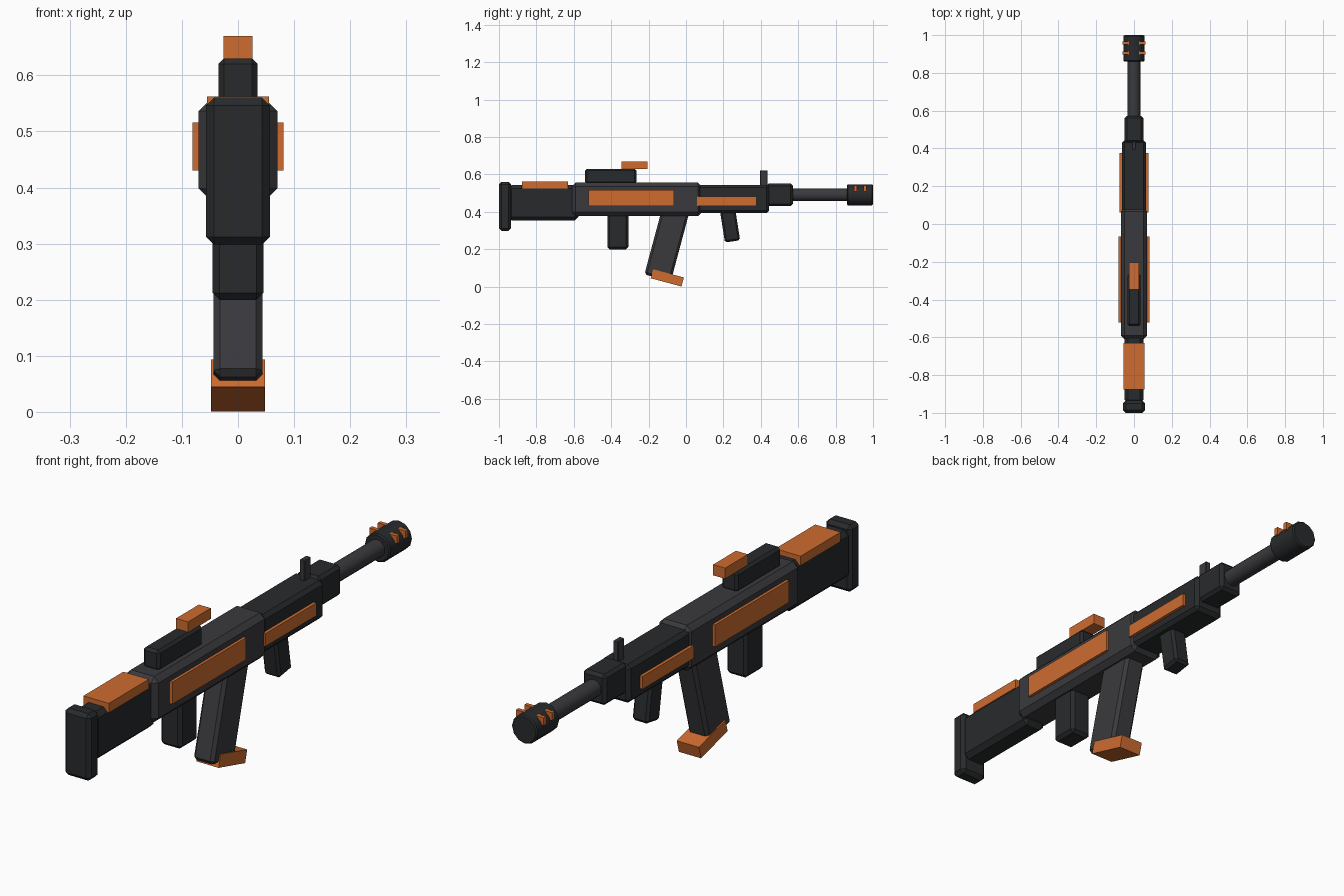
import bpy
from math import radians

if "Cube" in bpy.data.objects:
    bpy.data.objects.remove(bpy.data.objects["Cube"])


def material(name, rgb):
    m = bpy.data.materials.new(name)
    m.diffuse_color = (*rgb, 1)
    m.use_nodes = True
    m.node_tree.nodes["Principled BSDF"].inputs["Base Color"].default_value = m.diffuse_color
    return m


DARK = material("dark", (0.021, 0.023, 0.025))
STEEL = material("steel", (0.042, 0.042, 0.048))
ORANGE = material("orange", (0.62, 0.15, 0.03))


def finish(ob, name, mat, bevel):
    ob.name = name
    ob.data.materials.append(mat)
    if bevel:
        mod = ob.modifiers.new("chamfer", 'BEVEL')
        mod.width = bevel
        mod.segments = 1
        mod.limit_method = 'ANGLE'
        mod.angle_limit = radians(50)
    return ob


def box(name, centre, size, mat, bevel=0.0, tilt=0.0):
    bpy.ops.mesh.primitive_cube_add(size=1, location=centre)
    ob = bpy.context.object
    ob.scale = size
    bpy.ops.object.transform_apply(location=False, rotation=False, scale=True)
    ob.rotation_euler.x = radians(tilt)
    return finish(ob, name, mat, bevel)


def span(name, half_x, y, z, mat, bevel=0.0, x=0.0):
    """Box from its half width and its y and z ranges."""
    return box(name, (x, sum(y) / 2, sum(z) / 2),
               (2 * half_x, y[1] - y[0], z[1] - z[0]), mat, bevel)


def tube(name, radius, y, z, mat, bevel=0.0):
    bpy.ops.mesh.primitive_cylinder_add(vertices=12, radius=radius, depth=y[1] - y[0],
                                        location=(0, sum(y) / 2, z),
                                        rotation=(radians(90), 0, 0))
    ob = bpy.context.object
    bpy.ops.object.shade_smooth_by_angle(angle=radians(40))
    return finish(ob, name, mat, bevel)


# Stock
span("butt_pad", 0.057, (-1.0, -0.935), (0.298, 0.56), DARK, 0.014)
span("stock", 0.05, (-0.95, -0.575), (0.355, 0.543), DARK, 0.018)
span("cheek_rest", 0.055, (-0.877, -0.63), (0.525, 0.562), ORANGE)

# Body, handguard and barrel
span("receiver", 0.07, (-0.61, 0.085), (0.378, 0.556), STEEL, 0.02)
span("handguard", 0.064, (0.06, 0.445), (0.393, 0.543), DARK, 0.014)
span("front_block", 0.05, (0.43, 0.572), (0.43, 0.551), DARK, 0.012)
tube("barrel", 0.034, (0.55, 0.88), 0.491, STEEL)
tube("muzzle", 0.056, (0.86, 1.0), 0.491, DARK, 0.005)

# Top fittings
span("top_rail", 0.035, (-0.54, -0.265), (0.55, 0.63), DARK, 0.01)
span("rear_sight", 0.026, (-0.346, -0.205), (0.628, 0.67), ORANGE)
span("front_sight", 0.011, (0.395, 0.436), (0.53, 0.622), STEEL, 0.003)

# Mirrored orange accents
for side, s in (("left", -1), ("right", 1)):
    span("receiver_panel_" + side, 0.01, (-0.522, -0.065), (0.43, 0.516), ORANGE, x=0.071 * s)
    span("handguard_panel_" + side, 0.009, (0.06, 0.377), (0.432, 0.482), ORANGE, x=0.067 * s)
    for i, y in enumerate((0.905, 0.957)):
        span(f"muzzle_vent_{side}_{i}", 0.023, (y - 0.008, y + 0.008),
             (0.51, 0.54), ORANGE, x=0.037 * s)

# Grips and magazine
span("rear_grip", 0.045, (-0.42, -0.308), (0.2, 0.4), DARK, 0.012)
box("magazine", (0, -0.1, 0.24), (0.088, 0.146, 0.4), STEEL, 0.012, -15)
box("magazine_base", (0, -0.1, 0.047), (0.096, 0.17, 0.05), ORANGE, 0, -15)
box("fore_grip", (0, 0.234, 0.336), (0.07, 0.082, 0.19), DARK, 0.01, 9)
